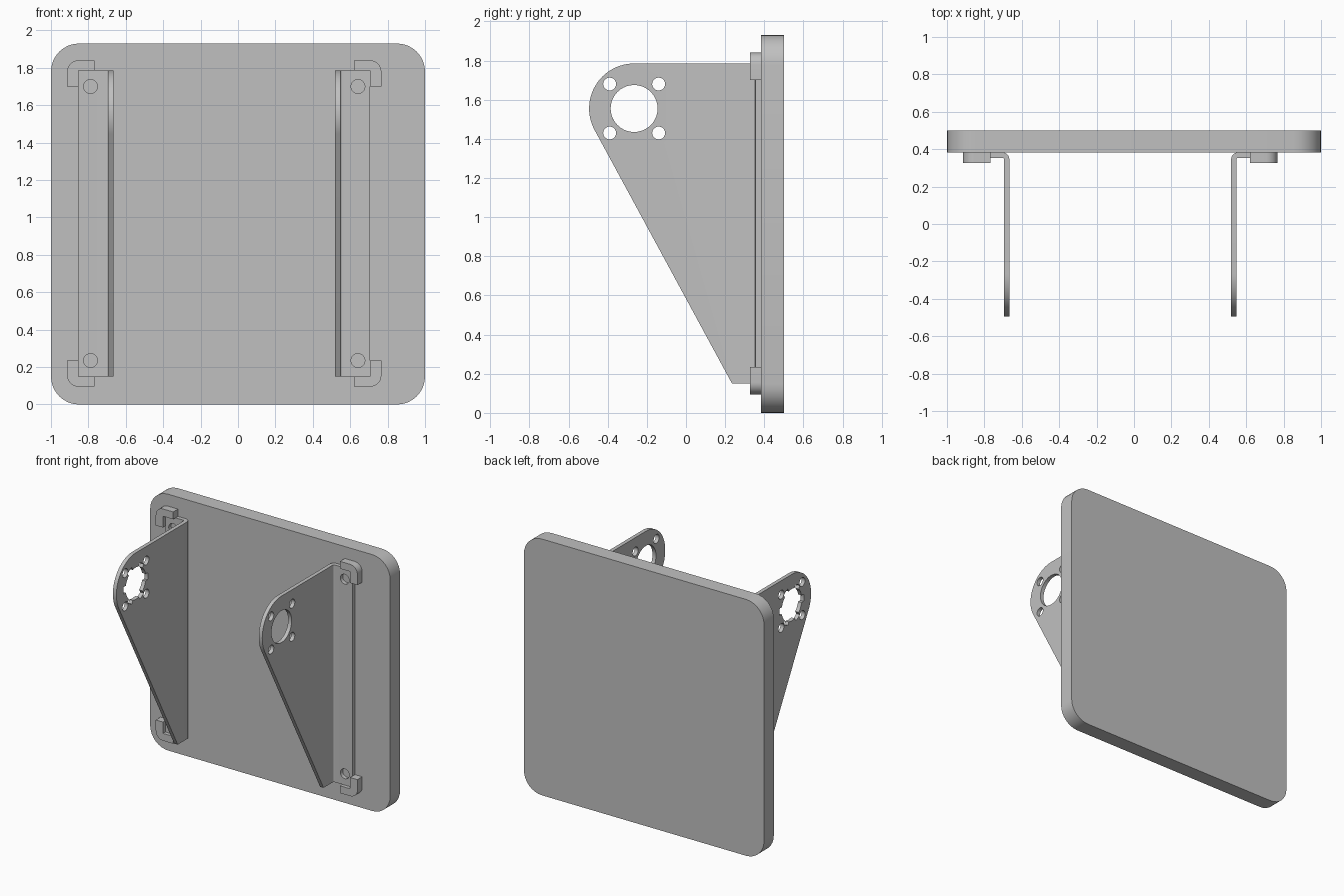
import bpy, bmesh
from math import pi, cos, sin, atan2, acos, hypot, radians

cube = bpy.data.objects.get("Cube")
if cube:
    bpy.data.objects.remove(cube)

grey = bpy.data.materials.new("plain grey")
grey.use_nodes = True
grey.diffuse_color = (0.53, 0.53, 0.53, 1)
grey.node_tree.nodes["Principled BSDF"].inputs["Base Color"].default_value = grey.diffuse_color


def arc(cx, cy, r, a0, a1, n=8):
    return [(cx + r * cos(a0 + (a1 - a0) * i / n), cy + r * sin(a0 + (a1 - a0) * i / n))
            for i in range(n + 1)]


def circle(cx, cy, r, n=32):
    return arc(cx, cy, r, 0, 2 * pi, n)[:-1]


def prism(bm, loops, axis, lo, hi):
    """Extrude an outline (first loop) with holes (other loops) along an axis."""
    place = {"X": lambda a, b: (lo, a, b),
             "Y": lambda a, b: (a, lo, b),
             "Z": lambda a, b: (a, b, lo)}[axis]
    edges = []
    for loop in loops:
        vs = [bm.verts.new(place(*p)) for p in loop]
        edges += [bm.edges.new((vs[i - 1], vs[i])) for i in range(len(vs))]
    if len(loops) == 1:
        faces = [bm.faces.new(vs)]
    else:
        fill = bmesh.ops.triangle_fill(bm, use_beauty=True, edges=edges)
        faces = [g for g in fill["geom"] if isinstance(g, bmesh.types.BMFace)]
    out = bmesh.ops.extrude_face_region(bm, geom=faces, use_keep_orig=True)
    moved = [g for g in out["geom"] if isinstance(g, bmesh.types.BMVert)]
    offset = [hi - lo if axis == k else 0 for k in "XYZ"]
    bmesh.ops.translate(bm, verts=moved, vec=offset)


def finish(bm, name):
    # weld touching pieces and drop the walls left inside
    bmesh.ops.remove_doubles(bm, verts=bm.verts, dist=0.0005)
    inner = [f for f in bm.faces if all(len(e.link_faces) > 2 for e in f.edges)]
    bmesh.ops.delete(bm, geom=inner, context="FACES")
    bmesh.ops.recalc_face_normals(bm, faces=bm.faces)
    mesh = bpy.data.meshes.new(name)
    bm.to_mesh(mesh)
    bm.free()
    mesh.materials.append(grey)
    ob = bpy.data.objects.new(name, mesh)
    bpy.context.collection.objects.link(ob)
    bpy.ops.object.select_all(action="DESELECT")
    ob.select_set(True)
    bpy.context.view_layer.objects.active = ob
    bpy.ops.object.shade_smooth_by_angle(angle=radians(25))


# Back plate with rounded corners
FRONT, HEIGHT, R = 0.383, 1.93, 0.15
outline = []
for i, (x, z) in enumerate([(1 - R, HEIGHT - R), (R - 1, HEIGHT - R), (R - 1, R), (1 - R, R)]):
    outline += arc(x, z, R, i * pi / 2, (i + 1) * pi / 2)
bm = bmesh.new()
prism(bm, [outline], "Y", FRONT, 0.5)
finish(bm, "back_plate")

MID_X, MID_Z = -0.0735, 0.9675      # centre of the bracket layout
WEB, T, BEND = 0.593, 0.029, 0.037  # web offset, sheet thickness, bend radius
BOT, TOP = 0.15, 1.785
PY, PZ, PR = -0.265, 1.555, 0.23    # rounded pivot end of the web
BEND_Y = FRONT - BEND

# Web outline: flat top, round nose, sloping edge tangent to the nose
foot_y = 0.235
dy, dz = foot_y - PY, BOT - PZ
tangent = atan2(dz, dy) - acos(PR / hypot(dy, dz)) + 2 * pi
web = [(BEND_Y, BOT), (BEND_Y, TOP)] + arc(PY, PZ, PR, pi / 2, tangent, 24) + [(foot_y, BOT)]
screw_holes = [circle(PY + a, PZ + b, 0.033, 20) for a in (-0.125, 0.125) for b in (-0.125, 0.125)]

# Centre holes: plain on the left, notched on the right
plain = circle(PY, PZ, 0.12, 40)
notched = []
for k in range(6):
    a, h = k * pi / 3, radians(13)
    notched += arc(PY, PZ, 0.145, a - h * 0.85, a + h * 0.85, 4)
    notched += arc(PY, PZ, 0.12, a + h, a + pi / 3 - h, 6)

for side, s, centre in (("left", 1, plain), ("right", -1, notched)):
    def px(u):
        return MID_X + s * u

    # Bent sheet bracket: web, quarter bend, flange
    bm = bmesh.new()
    prism(bm, [web, centre] + screw_holes, "X", px(WEB), px(WEB + T))
    cu = WEB + BEND
    bend = arc(cu, BEND_Y, BEND, pi, pi / 2) + arc(cu, BEND_Y, BEND - T, pi / 2, pi)
    prism(bm, [[(px(u), y) for u, y in bend]], "Z", BOT, TOP)
    flange = [(px(u), z) for u, z in ((cu, BOT), (0.78, BOT), (0.78, TOP), (cu, TOP))]
    holes = [circle(px(0.715), MID_Z + v, 0.037, 24) for v in (-0.7325, 0.7325)]
    prism(bm, [flange] + holes, "Y", FRONT - T, FRONT)
    finish(bm, side + "_bracket")

    # L-shaped corner locators hugging the flange ends
    for level, t in (("upper", 1), ("lower", -1)):
        shape = [(0.84, 0.7325)] + arc(0.78, 0.8125, 0.06, 0, pi / 2)
        shape += [(0.695, 0.8725), (0.695, 0.8175), (0.78, 0.8175), (0.78, 0.7325)]
        bm = bmesh.new()
        prism(bm, [[(px(u), MID_Z + t * v) for u, v in shape]], "Y", 0.326, FRONT)
        finish(bm, f"{level}_{side}_locator")
